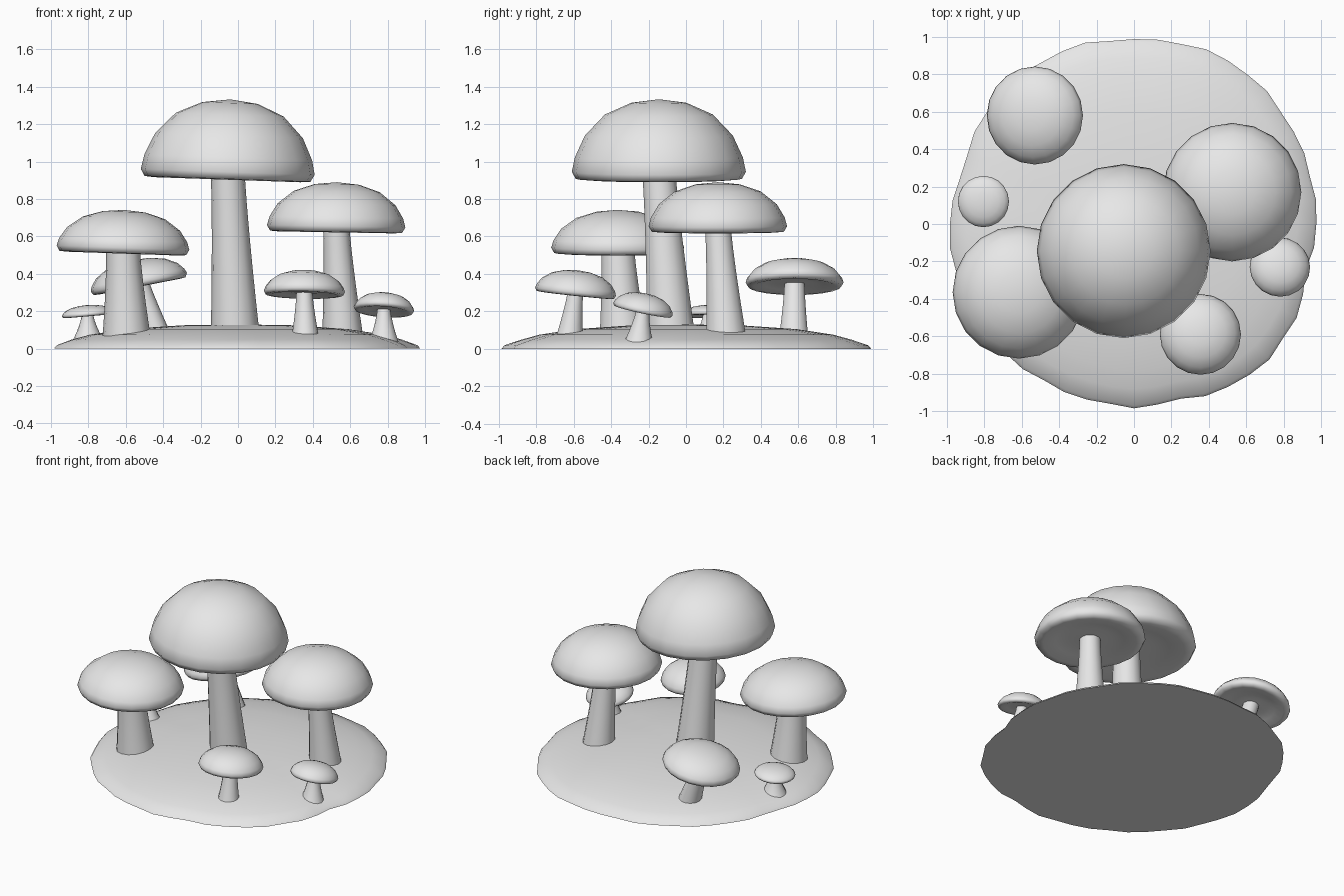
import bpy, bmesh, math
from mathutils import Vector, Matrix

old = bpy.data.objects.get("Cube")
if old:
    bpy.data.objects.remove(old, do_unlink=True)

grey = bpy.data.materials.new("plain_grey")
grey.use_nodes = True
grey.diffuse_color = (0.8, 0.8, 0.8, 1)
grey.node_tree.nodes["Principled BSDF"].inputs["Base Color"].default_value = (0.8, 0.8, 0.8, 1)


def skin(name, rings, bottom, top, sharp=50):
    """Join rings of points, listed bottom to top, and close both ends."""
    bm = bmesh.new()
    loops = [[bm.verts.new(p) for p in ring] for ring in rings]
    n = len(loops[0])
    for a, b in zip(loops, loops[1:]):
        for i in range(n):
            j = (i + 1) % n
            bm.faces.new((a[i], a[j], b[j], b[i]))
    low, high = bm.verts.new(bottom), bm.verts.new(top)
    for i in range(n):
        j = (i + 1) % n
        bm.faces.new((low, loops[0][j], loops[0][i]))
        bm.faces.new((high, loops[-1][i], loops[-1][j]))
    bmesh.ops.recalc_face_normals(bm, faces=bm.faces)
    mesh = bpy.data.meshes.new(name)
    bm.to_mesh(mesh)
    bm.free()
    mesh.materials.append(grey)
    obj = bpy.data.objects.new(name, mesh)
    bpy.context.collection.objects.link(obj)
    bpy.ops.object.select_all(action='DESELECT')
    obj.select_set(True)
    bpy.context.view_layer.objects.active = obj
    bpy.ops.object.shade_smooth_by_angle(angle=math.radians(sharp))
    return obj


def circle(r, z, n, cx=0, cy=0):
    return [Vector((cx + r * math.cos(math.tau * i / n), cy + r * math.sin(math.tau * i / n), z))
            for i in range(n)]


# Ground mound with an uneven outline
outline = [0.975, 0.98, 0.985, 1.0, 1.01, 1.0, 0.985, 1.0, 1.0, 1.0, 0.98, 0.96,
           0.99, 0.985, 0.98, 0.975, 0.97, 0.97, 0.98, 0.97, 1.01, 1.02, 1.0, 0.955]
mound_profile = [(1, 0), (0.985, 0.018), (0.9, 0.048), (0.8, 0.075),
                 (0.6, 0.105), (0.3, 0.125)]


def mound_ring(f, z):
    n = 2 * len(outline)
    ring = []
    for i in range(n):
        r = (outline[i // 2] + outline[(i + 1) // 2 % len(outline)]) / 2
        if f > 0.95:
            r += 0.006 * math.sin(i * 2.3)
        a = math.tau * i / n
        ring.append(Vector((f * r * math.cos(a), f * r * math.sin(a), z)))
    return ring


skin("ground_mound", [mound_ring(f, z) for f, z in mound_profile], (0, 0, 0), (0, 0, 0.13), 60)

# Cap profile: underside in radii, dome in (radius, height) fractions
underside = [(0.15, -0.04), (0.4, -0.02), (0.62, -0.045), (0.84, -0.09), (0.955, -0.08)]
dome = [(1, 0), (0.965, 0.2), (0.85, 0.5), (0.62, 0.79), (0.32, 0.95)]


def mushroom(name, centre, radius, height, tilt, top_r, base, base_r):
    # Cap
    profile = [(r * radius, z * radius) for r, z in underside]
    profile += [(r * radius, z * height) for r, z in dome]
    cap = skin(name + "_cap", [circle(r, z, 20) for r, z in profile],
               (0, 0, -0.04 * radius), (0, 0, height), 60)
    turn = Matrix.Rotation(math.radians(tilt[1]), 4, 'Y') @ Matrix.Rotation(math.radians(tilt[0]), 4, 'X')
    cap.data.transform(Matrix.Translation(centre) @ turn)
    # Stem, leaning and flaring out towards the ground
    foot, head = Vector(base), Vector(centre)
    rings = []
    for k in range(6):
        t = k / 5
        p = foot.lerp(head, t)
        rings.append(circle(top_r + (base_r - top_r) * (1 - t) ** 1.4, p.z, 14, p.x, p.y))
    skin(name + "_stem", rings, foot, head)


mushroom("tall_middle", (-0.055, -0.145, 0.945), 0.465, 0.388, (0, 2), 0.09, (-0.015, -0.08, 0.08), 0.13)
mushroom("back_left", (0.525, 0.17, 0.655), 0.37, 0.235, (0, 1), 0.07, (0.56, 0.215, 0.06), 0.11)
mushroom("front_right", (-0.615, -0.365, 0.54), 0.355, 0.202, (0, 2), 0.09, (-0.595, -0.335, 0.05), 0.13)
mushroom("back_right", (-0.53, 0.58, 0.355), 0.262, 0.123, (0, -11), 0.055, (-0.43, 0.575, 0.06), 0.08)
mushroom("front_small", (0.355, -0.59, 0.305), 0.217, 0.115, (-6, 1), 0.043, (0.36, -0.625, 0.05), 0.075)
mushroom("left_small", (0.78, -0.23, 0.212), 0.162, 0.085, (-12, 4), 0.035, (0.78, -0.255, 0.03), 0.08)
mushroom("right_small", (-0.805, 0.12, 0.185), 0.137, 0.048, (0, -5), 0.03, (-0.8, 0.12, 0.03), 0.09)
